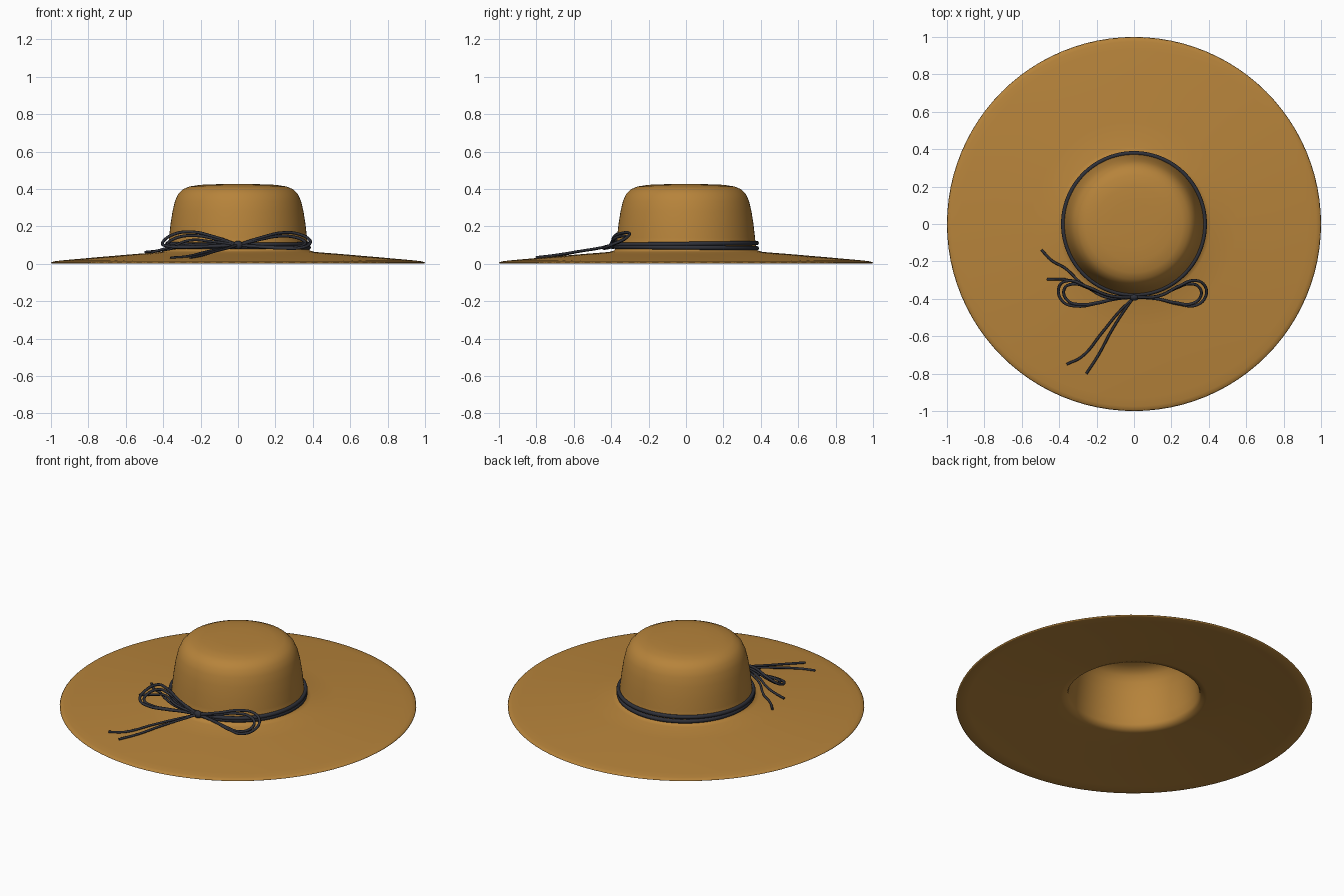
import bpy, bmesh, math
from mathutils import Vector

if "Cube" in bpy.data.objects:
    bpy.data.objects.remove(bpy.data.objects["Cube"])


def material(name, rgb):
    m = bpy.data.materials.new(name)
    m.diffuse_color = (*rgb, 1)
    m.use_nodes = True
    m.node_tree.nodes["Principled BSDF"].inputs["Base Color"].default_value = m.diffuse_color
    return m


STRAW = material("tan straw", (0.47, 0.228, 0.043))
CORD = material("dark slate cord", (0.028, 0.030, 0.040))


def lathe(name, profile, mat, steps=96):
    """Revolve an (r, z) profile around the z axis."""
    bm = bmesh.new()
    verts = [bm.verts.new((r, 0, z)) for r, z in profile]
    edges = [bm.edges.new(p) for p in zip(verts, verts[1:])]
    bmesh.ops.spin(bm, geom=verts + edges, axis=(0, 0, 1), cent=(0, 0, 0),
                   angle=math.tau, steps=steps)
    bmesh.ops.remove_doubles(bm, verts=bm.verts, dist=1e-4)
    bmesh.ops.recalc_face_normals(bm, faces=bm.faces)
    me = bpy.data.meshes.new(name)
    bm.to_mesh(me)
    bm.free()
    me.materials.append(mat)
    me.shade_smooth()
    ob = bpy.data.objects.new(name, me)
    bpy.context.collection.objects.link(ob)
    return ob


def cord(name, points, radius=0.008):
    """Round cord running smoothly through the points."""
    cu = bpy.data.curves.new(name, 'CURVE')
    cu.dimensions = '3D'
    cu.bevel_depth = radius
    cu.bevel_resolution = 2
    cu.resolution_u = 8
    cu.use_fill_caps = True
    sp = cu.splines.new('BEZIER')
    sp.bezier_points.add(len(points) - 1)
    for bp, p in zip(sp.bezier_points, points):
        bp.co = p
        bp.handle_left_type = bp.handle_right_type = 'AUTO'
    cu.materials.append(CORD)
    ob = bpy.data.objects.new(name, cu)
    bpy.context.collection.objects.link(ob)
    return ob


# Hat: one thin shell, outside from crown centre to brim edge, then back inside
outside = [(0, 0.426), (0.12, 0.425), (0.20, 0.422), (0.26, 0.413), (0.295, 0.398),
           (0.32, 0.373), (0.337, 0.335), (0.35, 0.28), (0.361, 0.21), (0.369, 0.14),
           (0.374, 0.09), (0.384, 0.071), (0.41, 0.063), (0.55, 0.052), (0.75, 0.035),
           (0.93, 0.019), (0.975, 0.014), (0.995, 0.009), (1.0, 0.004)]
inside = [(0.992, 0.0), (0.93, 0.008), (0.75, 0.025), (0.55, 0.042), (0.41, 0.053),
          (0.376, 0.058), (0.365, 0.085), (0.36, 0.14), (0.352, 0.21), (0.341, 0.28),
          (0.328, 0.332), (0.312, 0.367), (0.289, 0.389), (0.257, 0.403),
          (0.20, 0.412), (0.12, 0.415), (0, 0.416)]
lathe("straw_hat", outside + inside, STRAW)

# Hat band: two slightly crossing flattened wraps of cord
for i, (z, tilt) in enumerate([(0.087, 0.6), (0.106, -0.7)]):
    ring = [(0.379 + 0.011 * math.cos(a), 0.012 * math.sin(a))
            for a in (k * math.tau / 10 for k in range(11))]
    band = lathe(f"band_wrap_{i + 1}", ring, CORD)
    band.location.z = z
    band.rotation_euler.x = math.radians(-tilt)

# Knot at the front
K = Vector((0, -0.392, 0.1))
bpy.ops.mesh.primitive_uv_sphere_add(segments=20, ring_count=12, radius=1, location=K)
knot = bpy.context.object
knot.name = "bow_knot"
knot.scale = (0.026, 0.018, 0.022)
knot.data.materials.append(CORD)
knot.data.shade_smooth()

# Bow loops: high strand at the back, low strand at the front
right_loop = [K, (0.14, -0.383, 0.145), (0.24, -0.332, 0.166), (0.32, -0.302, 0.160),
              (0.375, -0.325, 0.135), (0.382, -0.39, 0.105), (0.33, -0.435, 0.085),
              (0.24, -0.428, 0.083), (0.12, -0.400, 0.09), K]
left_loop = [K, (-0.13, -0.383, 0.145), (-0.25, -0.335, 0.170), (-0.35, -0.303, 0.155),
             (-0.402, -0.34, 0.115), (-0.38, -0.415, 0.095), (-0.30, -0.440, 0.088),
             (-0.20, -0.425, 0.09), (-0.10, -0.402, 0.095), K]
for side, loop in (("right", right_loop), ("left", left_loop)):
    cord(f"bow_loop_{side}_outer", loop)
    # second strand: slightly smaller and lower copy
    inner = [K + Vector(((Vector(p) - K).x * 0.93, (Vector(p) - K).y * 0.8,
                         (Vector(p) - K).z * 0.72)) for p in loop]
    cord(f"bow_loop_{side}_inner", inner)

# Loose tails lying on the brim
tails = [
    [K, (-0.08, -0.47, 0.082), (-0.17, -0.58, 0.064), (-0.28, -0.71, 0.038),
     (-0.36, -0.75, 0.032)],
    [K, (-0.05, -0.46, 0.085), (-0.12, -0.57, 0.067), (-0.19, -0.70, 0.046),
     (-0.255, -0.80, 0.034)],
    [K, (-0.15, -0.386, 0.105), (-0.27, -0.325, 0.10), (-0.37, -0.235, 0.078),
     (-0.44, -0.195, 0.068), (-0.495, -0.138, 0.062)],
    [K, (-0.15, -0.392, 0.12), (-0.26, -0.335, 0.125), (-0.36, -0.298, 0.09),
     (-0.465, -0.296, 0.06)],
]
for i, pts in enumerate(tails):
    cord(f"bow_tail_{i + 1}", pts, 0.007)
